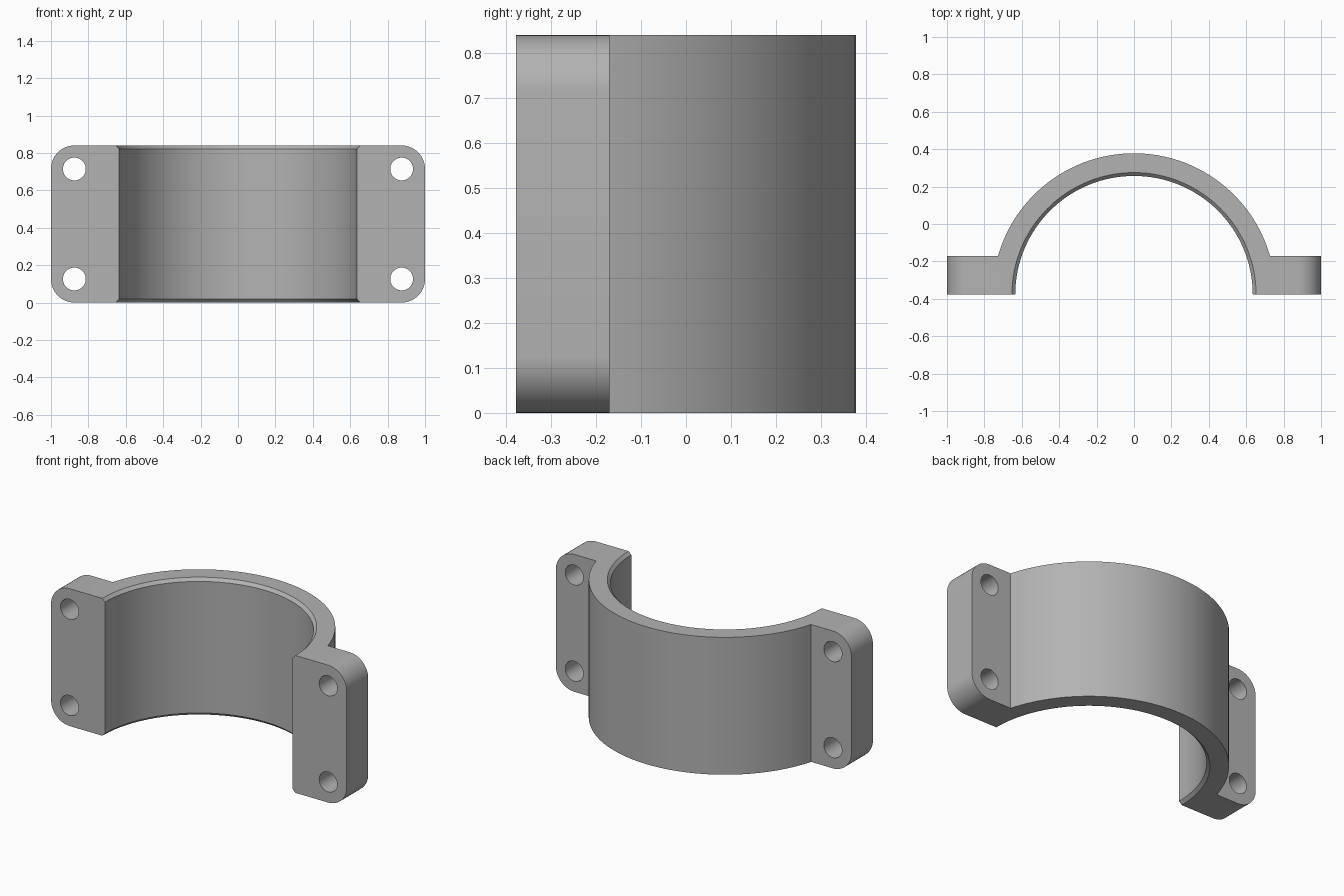
import bpy, bmesh, math
from mathutils import Matrix

cube = bpy.data.objects.get("Cube")
if cube:
    bpy.data.objects.remove(cube, do_unlink=True)

HEIGHT = 0.84
FRONT = -0.378          # split plane, also the bore axis
FLANGE_BACK = -0.17
OUTER_R, BORE_R, CHAMFER = 0.756, 0.635, 0.018
CORNER_R, HOLE_R = 0.126, 0.061

grey = bpy.data.materials.new("grey metal")
grey.use_nodes = True
colour = (0.45, 0.45, 0.45, 1)
grey.diffuse_color = colour
grey.node_tree.nodes["Principled BSDF"].inputs["Base Color"].default_value = colour


def make_object(name, bm):
    bmesh.ops.recalc_face_normals(bm, faces=bm.faces)
    mesh = bpy.data.meshes.new(name)
    bm.to_mesh(mesh)
    bm.free()
    mesh.materials.append(grey)
    obj = bpy.data.objects.new(name, mesh)
    bpy.context.collection.objects.link(obj)
    return obj


def cut(target, cutter):
    cutter.hide_render = True
    bpy.context.view_layer.objects.active = target
    mod = target.modifiers.new("cut", 'BOOLEAN')
    mod.operation = 'DIFFERENCE'
    mod.solver = 'EXACT'
    mod.object = cutter
    bpy.ops.object.modifier_apply(modifier=mod.name)
    bpy.data.objects.remove(cutter, do_unlink=True)


# Arched body with two flanges, extruded upwards
start = math.asin((FLANGE_BACK - FRONT) / OUTER_R)
steps = 64
outline = [(-1, FLANGE_BACK), (-1, FRONT), (1, FRONT), (1, FLANGE_BACK)]
for i in range(steps + 1):
    a = start + (math.pi - 2 * start) * i / steps
    outline.append((OUTER_R * math.cos(a), FRONT + OUTER_R * math.sin(a)))
bm = bmesh.new()
base = bm.faces.new([bm.verts.new((x, y, 0)) for x, y in outline])
top = bmesh.ops.extrude_face_region(bm, geom=[base])["geom"]
bmesh.ops.translate(bm, vec=(0, 0, HEIGHT),
                    verts=[g for g in top if isinstance(g, bmesh.types.BMVert)])

# Rounded outer corners of the flanges
corners = [e for e in bm.edges if all(abs(v.co.x) > 0.99 for v in e.verts)
           and abs(e.verts[0].co.y - e.verts[1].co.y) > 0.1]
bmesh.ops.bevel(bm, geom=corners, offset=CORNER_R, segments=14,
                profile=0.5, affect='EDGES')
clamp = make_object("clamp_half", bm)

# Bore with a chamfer at both ends
bm = bmesh.new()
over = 0.05
rings = []
for z, r in ((-over, BORE_R + CHAMFER + over), (CHAMFER, BORE_R),
             (HEIGHT - CHAMFER, BORE_R), (HEIGHT + over, BORE_R + CHAMFER + over)):
    place = Matrix.Translation((0, FRONT, z))
    rings.append(bmesh.ops.create_circle(bm, segments=128, radius=r, matrix=place)["verts"])
for low, high in zip(rings, rings[1:]):
    for i in range(len(low)):
        bm.faces.new((low[i - 1], low[i], high[i], high[i - 1]))
bm.faces.new(rings[0])
bm.faces.new(rings[-1])
cut(clamp, make_object("bore_cutter", bm))

# Four bolt holes through the flanges
bm = bmesh.new()
for x in (-0.875, 0.875):
    for z in (CORNER_R, HEIGHT - CORNER_R):
        place = Matrix.Translation((x, FRONT, z)) @ Matrix.Rotation(math.pi / 2, 4, 'X')
        bmesh.ops.create_cone(bm, cap_ends=True, segments=40, radius1=HOLE_R,
                              radius2=HOLE_R, depth=1, matrix=place)
cut(clamp, make_object("bolt_hole_cutter", bm))

# Smooth curves, sharp edges
bpy.ops.object.select_all(action='DESELECT')
clamp.select_set(True)
bpy.context.view_layer.objects.active = clamp
bpy.ops.object.shade_smooth_by_angle(angle=math.radians(30))
